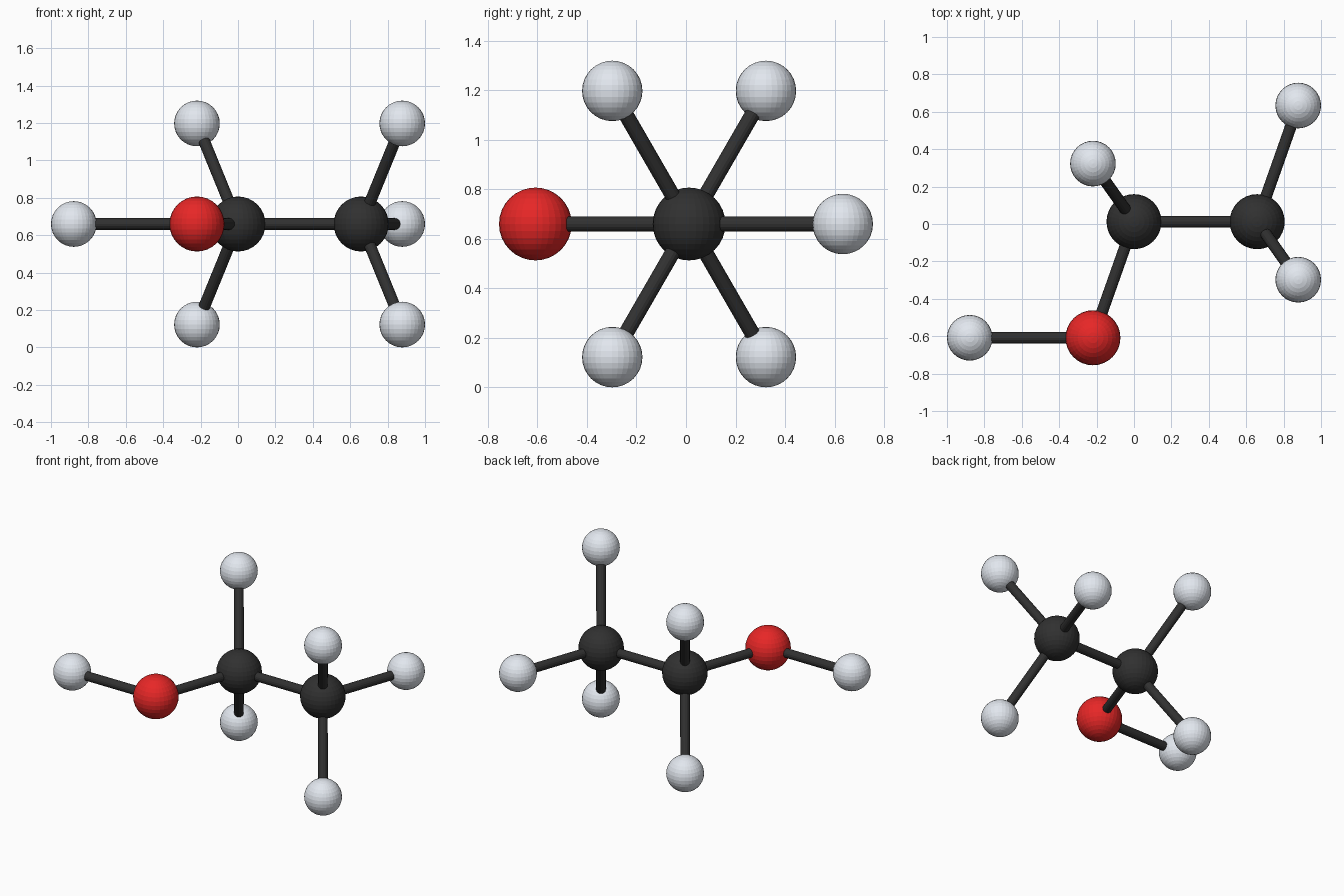
import bpy
from math import cos, sin, radians
from mathutils import Vector

if "Cube" in bpy.data.objects:
    bpy.data.objects.remove(bpy.data.objects["Cube"])

BOND = 0.6585                                  # bond length
AX, RAD = BOND / 3, BOND * 0.9428              # tetrahedral offsets
CY, CZ = 0.0125, 0.66                          # height and depth of the carbon axis


def material(name, rgb):
    m = bpy.data.materials.new(name)
    m.diffuse_color = (*rgb, 1)
    m.use_nodes = True
    m.node_tree.nodes["Principled BSDF"].inputs["Base Color"].default_value = m.diffuse_color
    return m


DARK = material("dark", (0.03, 0.03, 0.03))
RED = material("red", (0.8, 0.02, 0.02))
WHITE = material("white", (0.76, 0.8, 0.86))


def atom(name, pos, radius, mat):
    bpy.ops.mesh.primitive_uv_sphere_add(segments=32, ring_count=16,
                                         radius=radius, location=pos)
    ob = bpy.context.object
    ob.name = name
    ob.data.materials.append(mat)


def bond(name, a, b):
    d = b - a
    bpy.ops.mesh.primitive_cylinder_add(vertices=16, radius=0.031, depth=d.length,
                                        location=(a + b) / 2)
    ob = bpy.context.object
    ob.name = name
    ob.rotation_euler = d.to_track_quat('Z', 'Y').to_euler()
    ob.data.materials.append(DARK)


def around(x, deg):
    """Point on the ring of substituents; 0 degrees is +y."""
    a = radians(deg)
    return Vector((x, CY + RAD * cos(a), CZ + RAD * sin(a)))


# Carbon backbone
c1, c2 = Vector((0, CY, CZ)), Vector((BOND, CY, CZ))
atom("carbon_left", c1, 0.147, DARK)
atom("carbon_right", c2, 0.147, DARK)
bond("carbon_bond", c1, c2)

# Staggered hydrogens on each carbon
for side, c, x, angles in (("left", c1, -AX, (60, -60)),
                           ("right", c2, BOND + AX, (0, 120, -120))):
    for i, deg in enumerate(angles, 1):
        p = around(x, deg)
        atom(f"hydrogen_{side}_{i}", p, 0.122, WHITE)
        bond(f"hydrogen_bond_{side}_{i}", c, p)

# Oxygen with its own hydrogen
o = around(-AX, 180)
h = o - Vector((BOND, 0, 0))
atom("oxygen", o, 0.147, RED)
bond("oxygen_bond", c1, o)
atom("hydrogen_end", h, 0.122, WHITE)
bond("hydrogen_bond_end", o, h)
